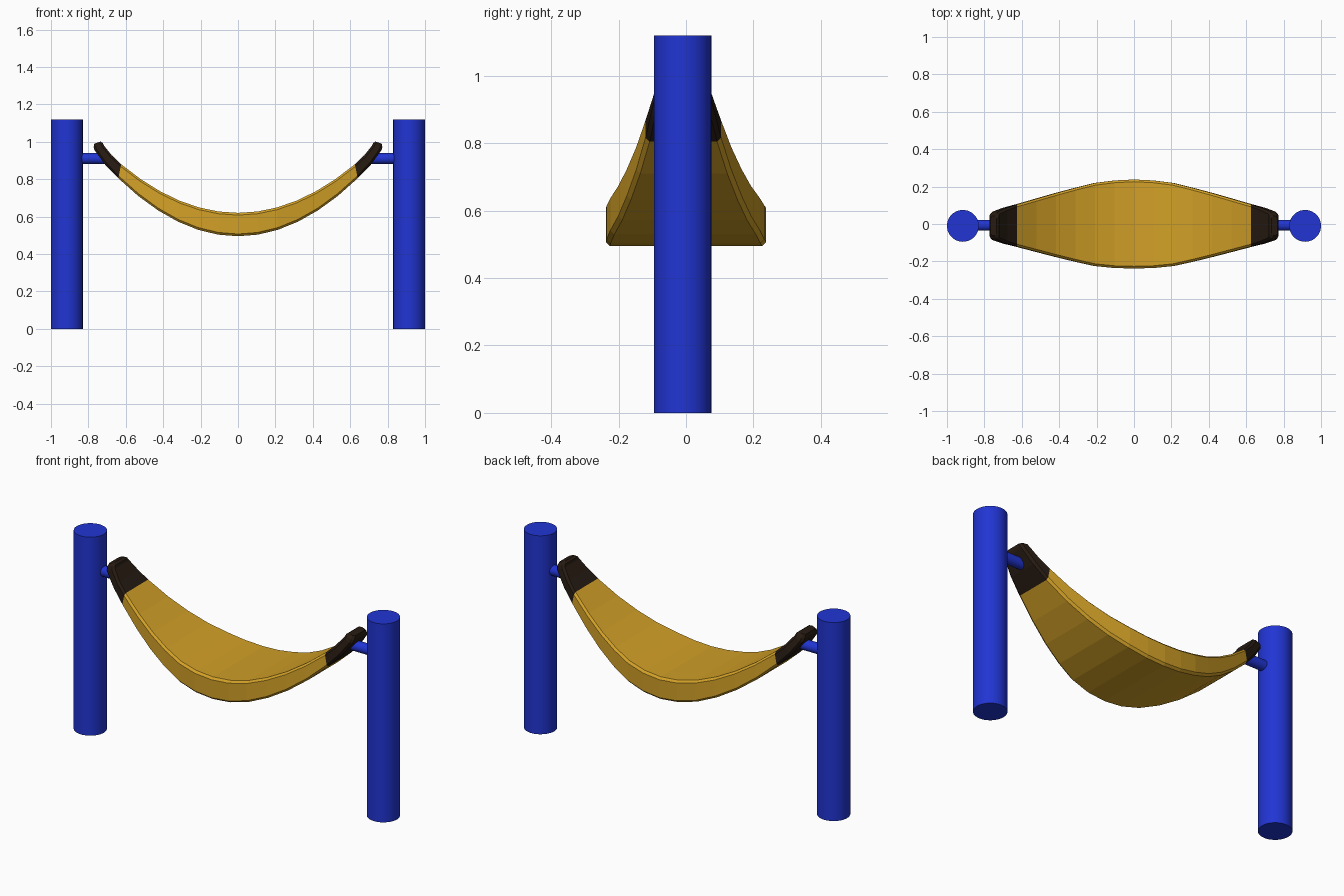
import bpy, bmesh, math

if "Cube" in bpy.data.objects:
    bpy.data.objects.remove(bpy.data.objects["Cube"])


def material(name, rgb):
    m = bpy.data.materials.new(name)
    m.diffuse_color = (*rgb, 1)
    m.use_nodes = True
    m.node_tree.nodes["Principled BSDF"].inputs["Base Color"].default_value = m.diffuse_color
    return m


YELLOW = material("yellow", (0.64, 0.35, 0.02))
DARK = material("dark_brown", (0.02, 0.011, 0.006))
BLUE = material("blue", (0.015, 0.035, 0.65))


def smooth(ob, angle):
    bpy.ops.object.select_all(action='DESELECT')
    ob.select_set(True)
    bpy.context.view_layer.objects.active = ob
    bpy.ops.object.shade_smooth_by_angle(angle=math.radians(angle))


def cylinder(name, radius, length, loc, rot=(0, 0, 0)):
    bpy.ops.mesh.primitive_cylinder_add(vertices=40, radius=radius, depth=length,
                                        location=loc, rotation=rot)
    ob = bpy.context.object
    ob.name = name
    ob.data.materials.append(BLUE)
    smooth(ob, 30)


def section(top, bottom, w, yc, c=0.012):
    """Rectangular section with small chamfers, between a top and a bottom point."""
    pts = []
    h = math.dist(top, bottom)
    k = min(c / h, 0.3)
    for y, f in ((w - c, 0), (w, k), (w, 1 - k), (w - c, 1),
                 (c - w, 1), (-w, 1 - k), (-w, k), (c - w, 0)):
        pts.append((top[0] + (bottom[0] - top[0]) * f, y + yc,
                    top[1] + (bottom[1] - top[1]) * f))
    return pts


def loft(name, sections, mat):
    bm = bmesh.new()
    rings = [[bm.verts.new(p) for p in s] for s in sections]
    for a, b in zip(rings, rings[1:]):
        for i in range(8):
            j = (i + 1) % 8
            bm.faces.new((a[i], a[j], b[j], b[i]))
    bm.faces.new(rings[0])
    bm.faces.new(rings[-1])
    bmesh.ops.recalc_face_normals(bm, faces=bm.faces)
    me = bpy.data.meshes.new(name)
    bm.to_mesh(me)
    bm.free()
    me.materials.append(mat)
    ob = bpy.data.objects.new(name, me)
    bpy.context.collection.objects.link(ob)


WIDTHS = [0.238, 0.234, 0.222, 0.197, 0.170, 0.141, 0.112]


def body_section(i):
    t = abs(i) / 6
    s = 1 if i >= 0 else -1
    return section((s * 0.625 * t, 0.62 + 0.26 * t * t),
                   (s * 0.64 * t, 0.495 + 0.31 * t * t), WIDTHS[abs(i)], -0.008 * t)


# sagging curved seat
loft("hammock_seat", [body_section(i) for i in range(-6, 7)], YELLOW)

for s, side in ((-1, "left"), (1, "right")):
    # dark end with rounded tip
    loft(side + "_end", [
        body_section(6 * s),
        section((s * 0.675, 0.928), (s * 0.71, 0.877), 0.095, -0.009),
        section((s * 0.717, 0.980), (s * 0.768, 0.956), 0.076, -0.01),
        section((s * 0.722, 0.993), (s * 0.772, 0.972), 0.068, -0.01),
        section((s * 0.735, 1.001), (s * 0.768, 0.990), 0.052, -0.01)], DARK)
    # post and hanging peg
    cylinder(side + "_post", 0.085, 1.12, (s * 0.915, -0.01, 0.56))
    cylinder(side + "_peg", 0.029, 0.17, (s * 0.80, -0.007, 0.91), (0, math.pi / 2, 0))
